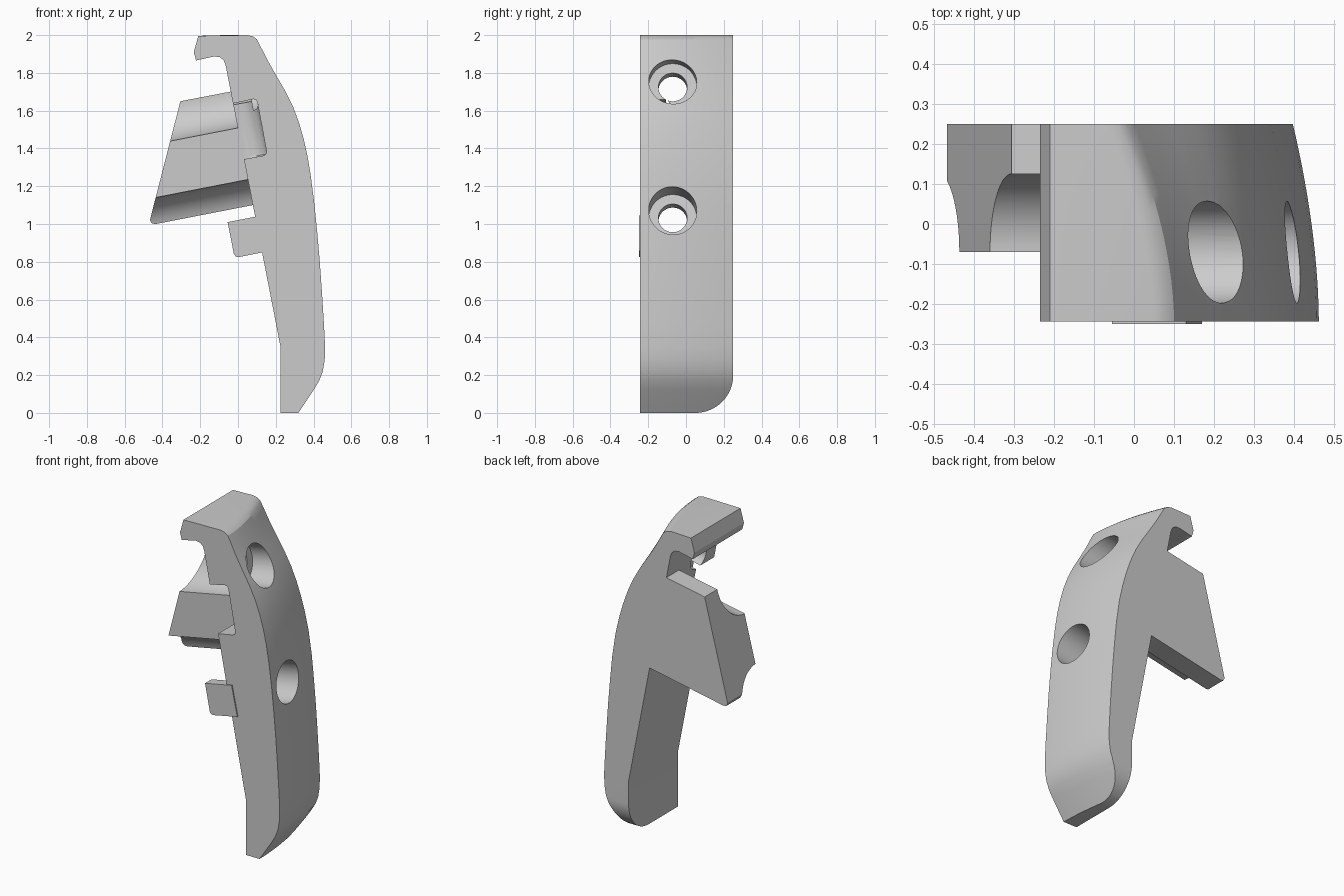
import bpy, bmesh, math
from mathutils import Vector

if "Cube" in bpy.data.objects:
    bpy.data.objects.remove(bpy.data.objects["Cube"])

SLOPE = 0.195                                   # lean of the inner face
AXIS = Vector((1, 0, SLOPE)).normalized()       # direction of the screw holes
inner_x = lambda z: 0.225 - SLOPE * (z - 0.35)


def loft(name, rings):
    """Closed solid through rings with equal point counts."""
    bm = bmesh.new()
    vs = [[bm.verts.new(p) for p in ring] for ring in rings]
    n = len(rings[0])
    for a, b in zip(vs, vs[1:]):
        for i in range(n):
            j = (i + 1) % n
            bm.faces.new((a[i], a[j], b[j], b[i]))
    bm.faces.new(vs[0])
    bm.faces.new(vs[-1][::-1])
    bmesh.ops.recalc_face_normals(bm, faces=bm.faces)
    me = bpy.data.meshes.new(name)
    bm.to_mesh(me)
    bm.free()
    ob = bpy.data.objects.new(name, me)
    bpy.context.collection.objects.link(ob)
    return ob


def prism(name, pts, y0, y1):
    return loft(name, [[(x, y, z) for x, z in pts] for y in (y0, y1)])


def rod(name, z, r, start, end):
    """Cylinder on the hole axis, measured from the inner face at height z."""
    p = Vector((inner_x(z), -0.07, z))
    bpy.ops.mesh.primitive_cylinder_add(vertices=64, radius=r, depth=end - start,
                                        location=p + AXIS * (start + end) / 2)
    ob = bpy.context.object
    ob.name = name
    ob.rotation_euler = AXIS.to_track_quat('Z', 'Y').to_euler()
    return ob


def combine(ob, other, op):
    m = ob.modifiers.new(op, 'BOOLEAN')
    m.operation, m.solver, m.object = op, 'EXACT', other
    bpy.context.view_layer.update()
    bpy.context.view_layer.objects.active = ob
    bpy.ops.object.modifier_apply(modifier=m.name)
    bpy.data.objects.remove(other)


# Curved body: outer edge recedes towards +y, hooked inner edge stays put
outer = [(0.05, 2.0), (0.08, 1.993), (0.1, 1.978), (0.117, 1.945), (0.155, 1.87),
         (0.2, 1.79), (0.25, 1.705), (0.29, 1.625), (0.322, 1.54), (0.348, 1.45),
         (0.368, 1.36), (0.386, 1.25), (0.405, 1.1), (0.42, 0.95), (0.433, 0.8),
         (0.445, 0.63), (0.455, 0.47), (0.461, 0.35), (0.459, 0.28), (0.449, 0.22),
         (0.43, 0.17), (0.40, 0.12), (0.32, 0.0)]
inner = [(0.225, 0), (0.225, 0.35), (-0.065, 1.837), (-0.075, 1.865), (-0.095, 1.883),
         (-0.125, 1.887), (-0.222, 1.866), (-0.234, 1.91), (-0.21, 1.996)]
rings = []
for k in range(15):
    t = k / 14
    y = -0.243 + 0.493 * t
    ring = []
    for x, z in outer:
        s = 0.065 + 0.055 * max(0, (z - 1.2) / 0.8)
        ring.append((x - s * t ** 1.8, y, z))
    rings.append(ring + [(x, y, z) for x, z in inner])
body = loft("clip_body", rings)

# Rounded lower corner on the +y side
arc = [(0.05 + 0.2 * math.sin(a), 0.2 - 0.2 * math.cos(a))
       for a in (math.pi / 2 * i / 16 for i in range(17))]
corner = [(0.05, -0.1)] + arc + [(0.35, 0.2), (0.35, -0.1)]
combine(body, loft("corner_cutter", [[(x, y, z) for y, z in corner] for x in (0, 0.7)]),
        'DIFFERENCE')

# Side arm with clearance scallops around both screw axes
arm = prism("side_arm", [(-0.305, 1.65), (0.03, 1.714), (0.15, 1.114), (-0.435, 1.0),
                         (-0.456, 1.003), (-0.466, 1.022)], -0.07, 0.25)
combine(arm, rod("scallop_top", 1.70, 0.195, -0.8, 0.4), 'DIFFERENCE')
combine(arm, rod("scallop_low", 1.042, 0.197, -0.8, 0.4), 'DIFFERENCE')
combine(body, arm, 'UNION')

# Small locating tab
tab = prism("locating_tab", [(-0.055, 1.01), (0.13, 1.046), (0.17, 0.858), (0.005, 0.825),
                             (-0.012, 0.827), (-0.022, 0.842)], -0.25, -0.185)
combine(body, tab, 'UNION')

# Matching pocket, its far side curving into the floor
pocket = []
R = 0.09
for k in range(-1, 11):
    a = math.pi / 2 * max(k, 0) / 10
    y = -0.3 if k < 0 else -0.065 - R + R * math.sin(a)
    d = R * (1 - math.cos(a))
    right = [(0.08, 1.661), (0.094, 1.659), (0.102, 1.648), (0.151, 1.385),
             (0.147, 1.37), (0.135, 1.362)]
    pocket.append([(inner_x(1.637) - 0.005, y, 1.637)]
                  + [(x - d * AXIS.x, y, z - d * AXIS.z) for x, z in right]
                  + [(inner_x(1.342) - 0.005, y, 1.342)])
combine(body, loft("pocket_cutter", pocket), 'DIFFERENCE')

# Counterbored screw holes
for z in (1.705, 1.012):
    combine(body, rod("hole_cutter", z, 0.076, -0.05, 0.6), 'DIFFERENCE')
    combine(body, rod("counterbore_cutter", z, 0.127, 0.1, 0.7), 'DIFFERENCE')

bpy.ops.object.select_all(action='DESELECT')
body.select_set(True)
bpy.context.view_layer.objects.active = body
bpy.ops.object.shade_smooth_by_angle(angle=math.radians(25))
